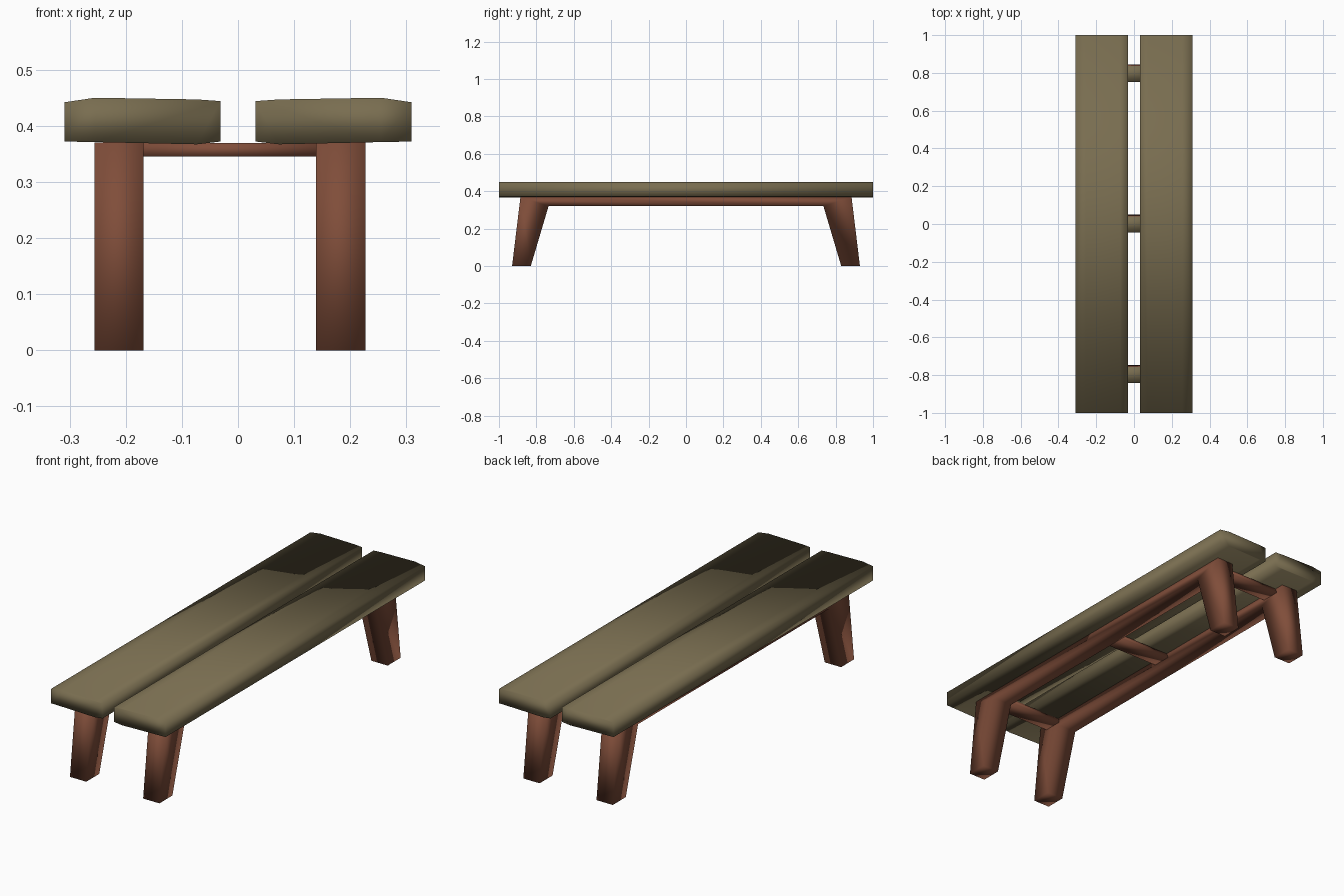
import bpy, bmesh

if "Cube" in bpy.data.objects:
    bpy.data.objects.remove(bpy.data.objects["Cube"])


def material(name, rgb):
    m = bpy.data.materials.new(name)
    m.diffuse_color = (*rgb, 1)
    m.use_nodes = True
    m.node_tree.nodes["Principled BSDF"].inputs["Base Color"].default_value = m.diffuse_color
    return m


OLIVE = material("olive wood", (0.19, 0.153, 0.08))
BROWN = material("red brown wood", (0.215, 0.075, 0.042))


def extrude(name, points, vector, mats, top_mat=0):
    """Extrude a closed profile along a vector, smooth shaded."""
    bm = bmesh.new()
    a = [bm.verts.new(p) for p in points]
    b = [bm.verts.new([p[i] + vector[i] for i in range(3)]) for p in points]
    bm.faces.new(a)
    bm.faces.new(b[::-1])
    n = len(points)
    for i in range(n):
        j = (i + 1) % n
        bm.faces.new((a[j], a[i], b[i], b[j]))
    bmesh.ops.recalc_face_normals(bm, faces=bm.faces)
    for f in bm.faces:
        f.smooth = True
        if f.normal.z > 0.9:
            f.material_index = top_mat
    me = bpy.data.meshes.new(name)
    bm.to_mesh(me)
    bm.free()
    for m in mats:
        me.materials.append(m)
    ob = bpy.data.objects.new(name, me)
    bpy.context.collection.objects.link(ob)
    return ob


# two seat planks with softly chamfered, mirrored profiles
plank = [(0.031, 0.372), (0.031, 0.444), (0.073, 0.447), (0.255, 0.45),
         (0.309, 0.442), (0.309, 0.372), (0.255, 0.371), (0.073, 0.367)]
for side, name in ((-1, "left_plank"), (1, "right_plank")):
    extrude(name, [(side * x, -1, z) for x, z in plank], (0, 2, 0), [OLIVE])

# side frames: a rail and two splayed legs in one outline
half = [(0.735, 0.32), (0.83, 0), (0.93, 0), (0.885, 0.37)]
outline = half + [(-y, z) for y, z in reversed(half)]
for x, name in ((-0.256, "left_leg_frame"), (0.139, "right_leg_frame")):
    extrude(name, [(x, y, z) for y, z in outline], (0.088, 0, 0), [BROWN])

# three cross bars with olive tops
bar = [(-0.045, 0.345), (0.049, 0.345), (0.04, 0.369), (-0.045, 0.369)]
for y0, name in ((-0.796, "front_bar"), (0, "middle_bar"), (0.796, "back_bar")):
    extrude(name, [(-0.17, y0 + y, z) for y, z in bar], (0.311, 0, 0),
            [BROWN, OLIVE], top_mat=1)
